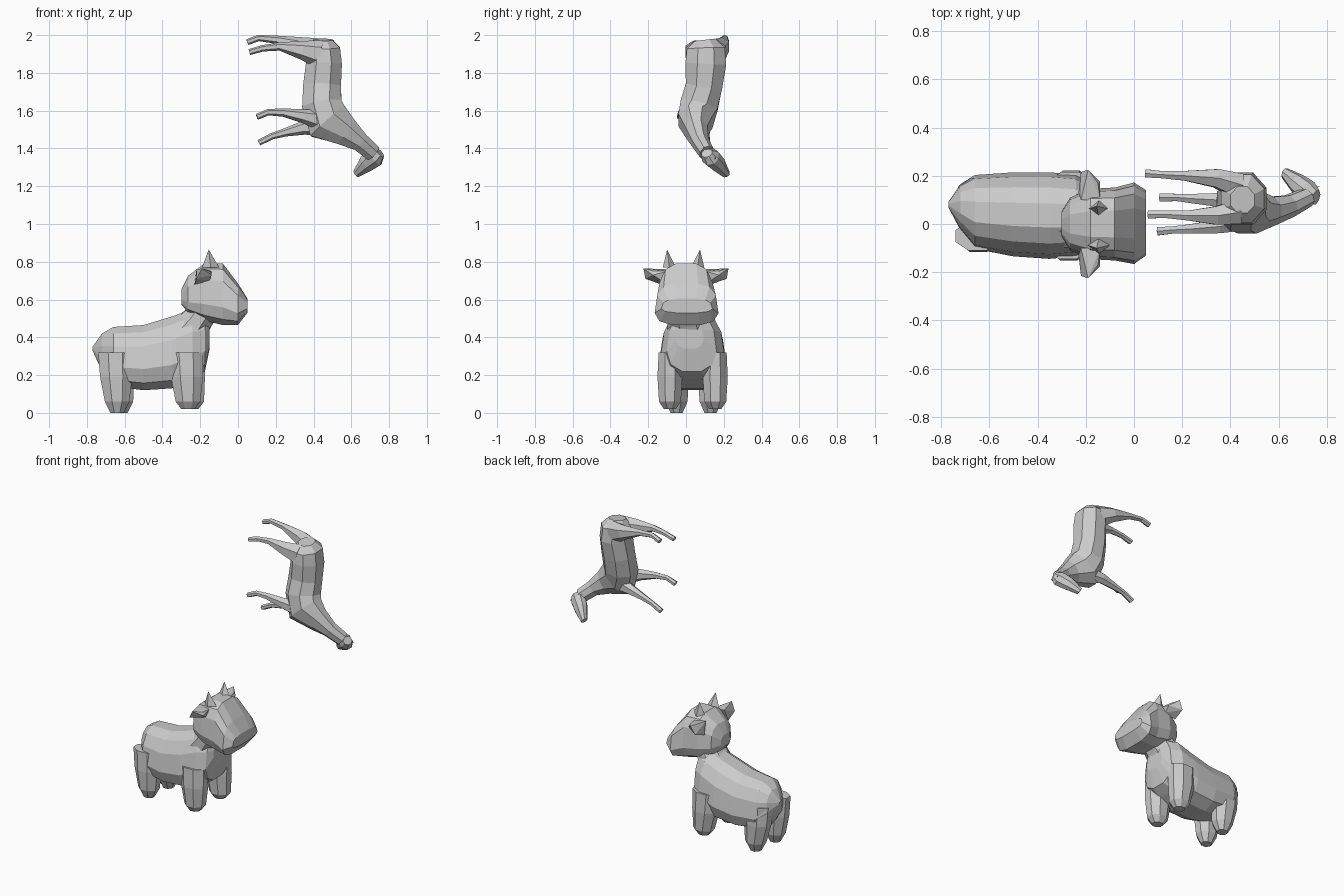
import bpy, bmesh, math
from mathutils import Vector


def loft(name, rows, n=8, axis=None, power=1.0, taper=0.0):
    """Flat-faced tube; rows are x, y, z, in-plane radius, sideways radius."""
    bm = bmesh.new()
    pts = [Vector(r[:3]) for r in rows]
    unit = []
    for k in range(n):
        a = 2 * math.pi * (k + 0.5) / n
        s, c = math.sin(a), math.cos(a)
        unit.append((math.copysign(abs(s) ** power, s), math.copysign(abs(c) ** power, c)))
    mu = max(abs(p[0]) for p in unit)
    mv = max(abs(p[1]) for p in unit)
    rings = []
    for i, r in enumerate(rows):
        if axis:
            t = Vector(axis)
        else:
            t = pts[min(i + 1, len(pts) - 1)] - pts[max(i - 1, 0)]
        t.normalize()
        u = t.cross(Vector((0, 1, 0))).normalized()
        v = u.cross(t).normalized()
        rings.append([bm.verts.new(pts[i] + u * (a / mu * r[3]) +
                                   v * (b / mv * r[4] * (1 - taper * a / mu)))
                      for a, b in unit])
    for p, q in zip(rings, rings[1:]):
        for k in range(n):
            bm.faces.new((p[k], p[(k + 1) % n], q[(k + 1) % n], q[k]))
    bm.faces.new(rings[0])
    bm.faces.new(rings[-1])
    bmesh.ops.recalc_face_normals(bm, faces=bm.faces)
    me = bpy.data.meshes.new(name)
    bm.to_mesh(me)
    bm.free()
    ob = bpy.data.objects.new(name, me)
    bpy.context.collection.objects.link(ob)
    return ob


def spike(name, base, tip):
    """Pointed hull over a few base points, for horns and ears."""
    bm = bmesh.new()
    for p in base + tip:
        bm.verts.new(p)
    bmesh.ops.convex_hull(bm, input=bm.verts)
    me = bpy.data.meshes.new(name)
    bm.to_mesh(me)
    bm.free()
    bpy.context.collection.objects.link(bpy.data.objects.new(name, me))


def spans(data):
    """Rows of x, bottom z, top z, y centre, half width -> loft rows."""
    return [(x, y, (lo + hi) / 2, (hi - lo) / 2, w) for x, lo, hi, y, w in data]


X = (1, 0, 0)

# Calf: barrel body, neck and boxy head
loft("calf_body", spans([
    (-0.77, 0.33, 0.35, 0.08, 0.01), (-0.72, 0.22, 0.42, 0.07, 0.09),
    (-0.66, 0.14, 0.455, 0.05, 0.145), (-0.50, 0.12, 0.465, 0.04, 0.165),
    (-0.35, 0.13, 0.51, 0.035, 0.17), (-0.24, 0.18, 0.55, 0.035, 0.16),
    (-0.175, 0.22, 0.54, 0.03, 0.125), (-0.15, 0.34, 0.49, 0.02, 0.07)]),
    n=12, axis=X, power=0.8, taper=0.16)
loft("calf_neck", [(-0.27, 0.03, 0.42, 0.10, 0.13), (-0.21, 0.01, 0.50, 0.08, 0.11),
                   (-0.16, 0.0, 0.58, 0.08, 0.10)])
loft("calf_head", spans([
    (-0.30, 0.575, 0.655, 0.0, 0.05), (-0.265, 0.53, 0.725, 0.0, 0.105),
    (-0.18, 0.49, 0.79, 0.0, 0.14), (-0.08, 0.465, 0.79, 0.0, 0.145),
    (0.0, 0.465, 0.685, 0.003, 0.162), (0.05, 0.53, 0.605, 0.005, 0.13)]),
    n=12, axis=X, power=0.65, taper=0.1)

# Calf legs, each posed slightly differently
for name, x, y, lean in (("calf_front_leg_a", -0.265, -0.085, 0.0),
                         ("calf_front_leg_b", -0.255, 0.155, 0.01),
                         ("calf_rear_leg_a", -0.64, -0.05, 0.0),
                         ("calf_rear_leg_b", -0.63, 0.13, 0.01)):
    z0 = 0.02 if "front" in name else 0.0
    loft(name, [(x - 0.01, y, 0.32, 0.09, 0.06), (x - 0.005, y, 0.19, 0.085, 0.066),
                (x + lean, y, 0.06, 0.065, 0.058), (x + lean, y, z0, 0.035, 0.032)],
         axis=(0, 0, -1))

# Calf horns and ears
for s in (-1, 1):
    cy = -0.013 + s * 0.075
    spike("calf_horn", [(-0.19, cy, 0.77), (-0.10, cy, 0.77), (-0.145, cy + 0.035, 0.77),
                        (-0.145, cy - 0.035, 0.77)], [(-0.155, cy + s * 0.012, 0.865)])
    spike("calf_ear", [(-0.22, s * 0.10, 0.76), (-0.14, s * 0.10, 0.75),
                       (-0.23, s * 0.13, 0.68), (-0.15, s * 0.13, 0.70)],
          [(-0.22, s * 0.215, 0.71), (-0.19, s * 0.225, 0.765),
           (-0.14, s * 0.175, 0.73), (-0.15, s * 0.17, 0.75)])

# Foal: torso hanging along z and running into the neck
loft("foal_torso", [
    (0.45, 0.10, 1.975, 0.05, 0.055), (0.45, 0.105, 1.93, 0.09, 0.10),
    (0.455, 0.105, 1.85, 0.095, 0.108), (0.445, 0.095, 1.73, 0.10, 0.097),
    (0.445, 0.07, 1.63, 0.105, 0.10), (0.475, 0.05, 1.545, 0.12, 0.09),
    (0.57, 0.055, 1.49, 0.078, 0.058), (0.645, 0.075, 1.435, 0.05, 0.045),
    (0.715, 0.11, 1.375, 0.045, 0.038)])

# Foal head with folded ears
loft("foal_head", [(0.755, 0.11, 1.375, 0.025, 0.03), (0.725, 0.13, 1.355, 0.052, 0.045),
                   (0.68, 0.165, 1.32, 0.045, 0.04), (0.625, 0.21, 1.265, 0.02, 0.022)],
     axis=(-0.75, 0.3, -0.55))
for d in (-0.02, 0.025):
    spike("foal_ear", [(0.74, 0.12 + d, 1.34), (0.74, 0.13 + d, 1.38), (0.72, 0.12 + d, 1.36)],
          [(0.77, 0.13 + d, 1.345)])

# Foal legs: hip, thigh, knee, ankle and hoof
R = [(0.075, 0.05), (0.05, 0.038), (0.022, 0.02), (0.017, 0.015), (0.016, 0.017)]
LEGS = {
    "foal_rear_leg_a": [(0.43, 0.16, 1.91), (0.34, 0.19, 1.94), (0.21, 0.20, 1.975),
                        (0.11, 0.205, 1.985), (0.05, 0.21, 1.963)],
    "foal_rear_leg_b": [(0.43, 0.05, 1.90), (0.34, 0.035, 1.92), (0.22, 0.035, 1.94),
                        (0.13, 0.04, 1.93), (0.06, 0.04, 1.91)],
    "foal_front_leg_a": [(0.44, 0.01, 1.55), (0.35, -0.01, 1.57), (0.24, -0.02, 1.59),
                         (0.16, -0.025, 1.592), (0.10, -0.03, 1.567)],
    "foal_front_leg_b": [(0.44, 0.08, 1.52), (0.35, 0.10, 1.51), (0.25, 0.105, 1.485),
                         (0.18, 0.11, 1.465), (0.11, 0.11, 1.43)],
}
for name, path in LEGS.items():
    k = 1.0 if "rear" in name else 0.75
    loft(name, [p + ((r[0] * k, r[1] * k) if i < 2 else r)
                for i, (p, r) in enumerate(zip(path, R))], n=6)
